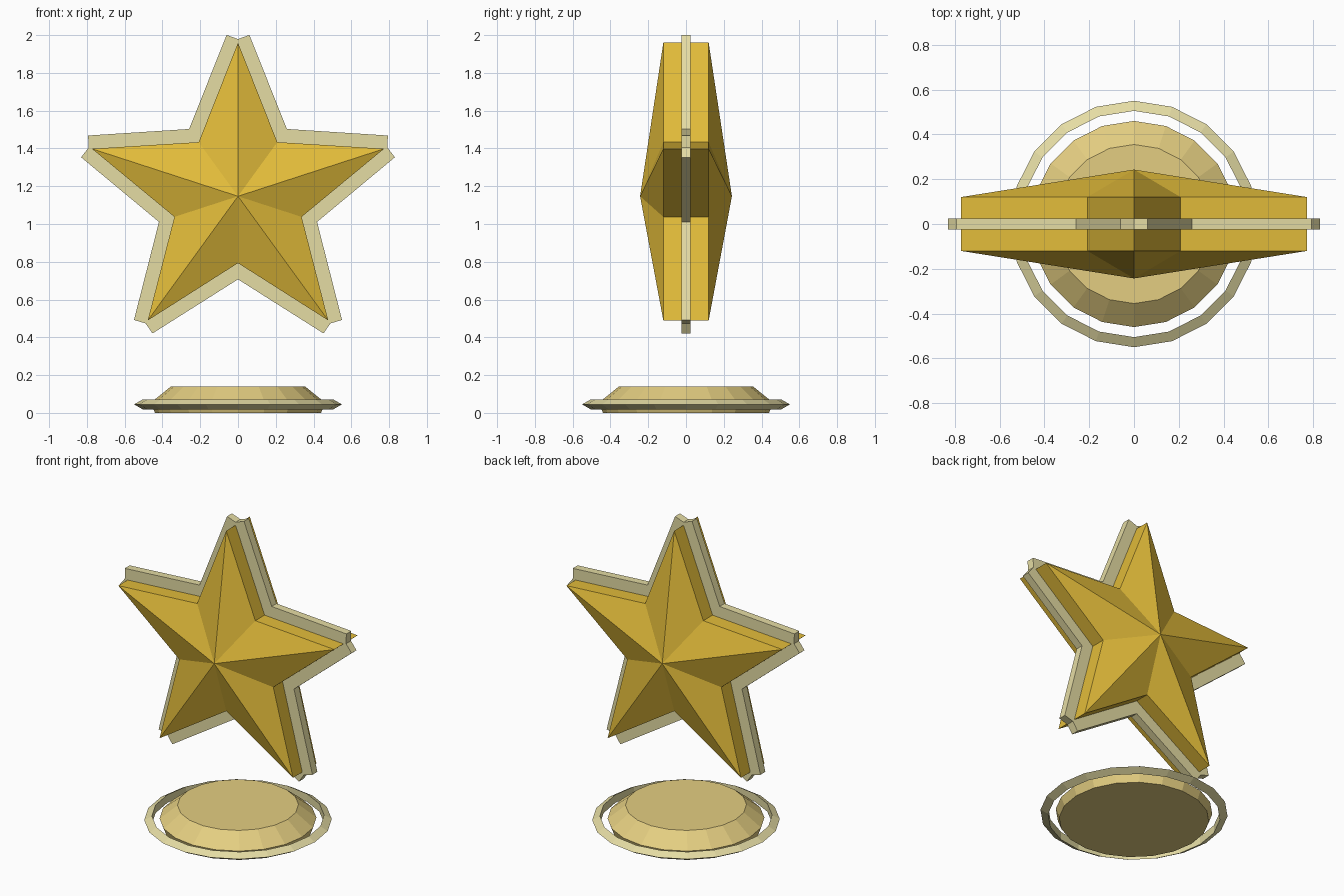
import bpy, bmesh
from math import radians, cos, sin, tau

if "Cube" in bpy.data.objects:
    bpy.data.objects.remove(bpy.data.objects["Cube"], do_unlink=True)

CENTRE_Z = 1.147


def material(name, rgb):
    mat = bpy.data.materials.new(name)
    mat.use_nodes = True
    mat.diffuse_color = (*rgb, 1)
    mat.node_tree.nodes["Principled BSDF"].inputs["Base Color"].default_value = (*rgb, 1)
    return mat


gold = material("gold", (0.76, 0.50, 0.042))
sand = material("pale gold", (0.775, 0.617, 0.22))
cream = material("cream", (0.783, 0.716, 0.37))


def finish(bm, name, mat):
    bmesh.ops.recalc_face_normals(bm, faces=bm.faces)
    mesh = bpy.data.meshes.new(name)
    bm.to_mesh(mesh)
    bm.free()
    mesh.materials.append(mat)
    obj = bpy.data.objects.new(name, mesh)
    bpy.context.collection.objects.link(obj)
    return obj


def star_outline(arm):
    """Repeat one arm, given as (degrees, radius) pairs, five times in XZ."""
    polar = [(radians(90 + 72 * k + a), r) for k in range(5) for a, r in arm]
    return [(r * cos(a), CENTRE_Z + r * sin(a)) for a, r in polar]


def star_solid(name, arm, half_depth, mat, peak=None):
    """Extruded star; with a peak, each side rises to a central point."""
    bm = bmesh.new()
    outline = star_outline(arm)
    n = len(outline)
    front, back = [[bm.verts.new((x, y, z)) for x, z in outline]
                   for y in (-half_depth, half_depth)]
    for i in range(n):
        j = (i + 1) % n
        bm.faces.new((front[i], front[j], back[j], back[i]))
    for ring, side in ((front, -1), (back, 1)):
        if peak is None:
            bm.faces.new(ring)
        else:
            tip = bm.verts.new((0, side * peak, CENTRE_Z))
            for i in range(n):
                bm.faces.new((ring[i], ring[(i + 1) % n], tip))
    return finish(bm, name, mat)


def lathe(name, profile, mat, ring=False, sides=20):
    """Turn a (radius, z) profile around z; capped, or closed into a ring."""
    bm = bmesh.new()
    loops = [[bm.verts.new((r * cos(tau * i / sides), r * sin(tau * i / sides), z))
              for i in range(sides)] for r, z in profile]
    pairs = list(zip(loops, loops[1:]))
    if ring:
        pairs.append((loops[-1], loops[0]))
    else:
        bm.faces.new(loops[0])
        bm.faces.new(loops[-1])
    for a, b in pairs:
        for i in range(sides):
            j = (i + 1) % sides
            bm.faces.new((a[i], a[j], b[j], b[i]))
    return finish(bm, name, mat)


# Faceted star with a peak on both sides
star_solid("star", [(0, 0.813), (36, 0.354)], 0.12, gold, peak=0.243)

# Thin border plate with notched tips
star_solid("star_border", [(-4.05, 0.856), (0, 0.832), (4.05, 0.856), (36, 0.44)],
           0.025, cream)

# Floating base: sloped disc and the ring around it
lathe("base_disc", [(0.44, 0), (0.46, 0.055), (0.355, 0.14)], sand)
lathe("base_ring", [(0.55, 0.045), (0.505, 0.071), (0.505, 0.019)], cream, ring=True)
